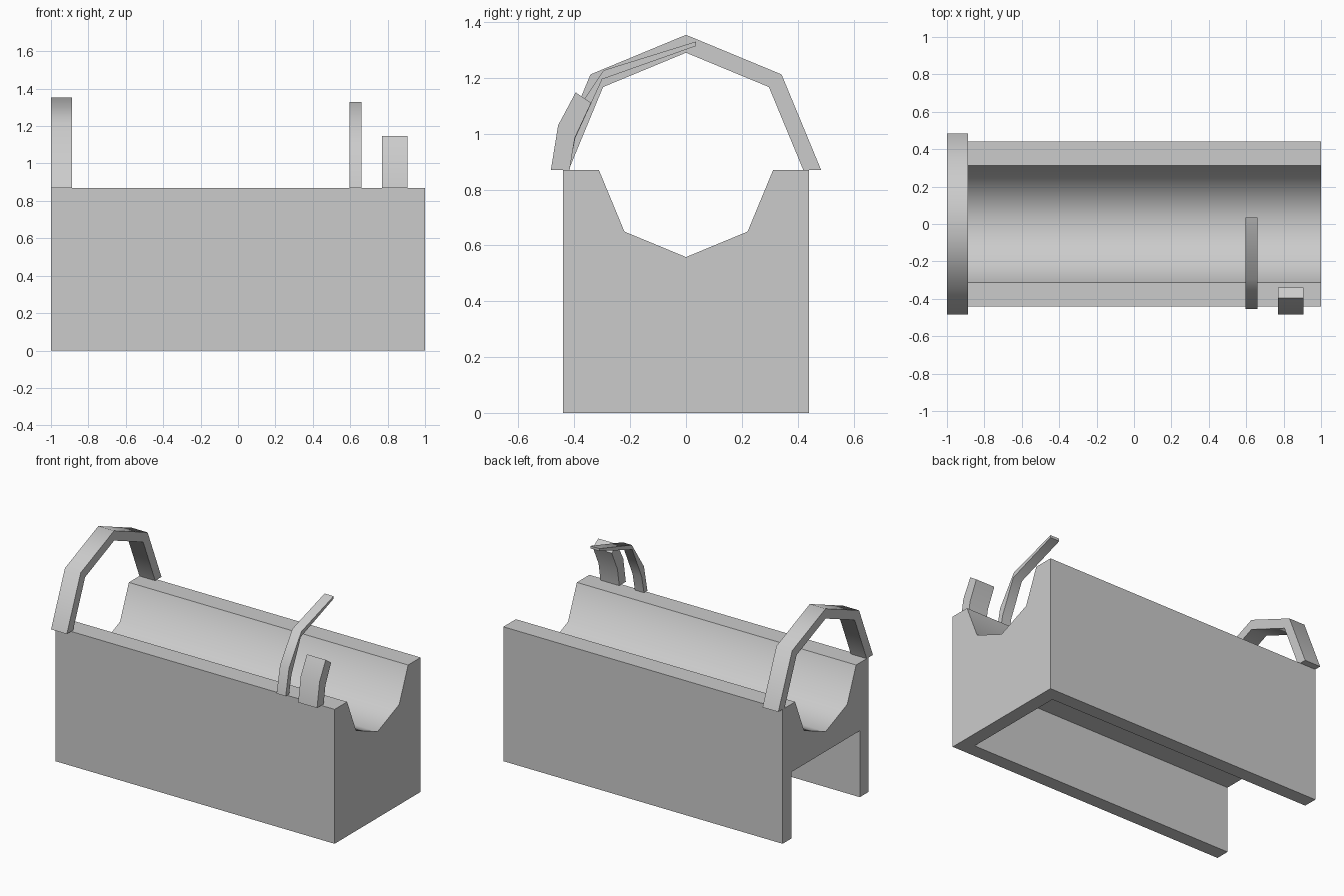
import bpy, bmesh
from math import sin, cos, pi, radians

if "Cube" in bpy.data.objects:
    bpy.data.objects.remove(bpy.data.objects["Cube"])


def prism(name, profile, x0, x1):
    """Extrude a closed (y, z) profile along x."""
    bm = bmesh.new()
    face = bm.faces.new([bm.verts.new((x0, y, z)) for y, z in profile])
    ext = bmesh.ops.extrude_face_region(bm, geom=[face])
    moved = [g for g in ext["geom"] if isinstance(g, bmesh.types.BMVert)]
    bmesh.ops.translate(bm, verts=moved, vec=(x1 - x0, 0, 0))
    bmesh.ops.recalc_face_normals(bm, faces=bm.faces)
    mesh = bpy.data.meshes.new(name)
    bm.to_mesh(mesh)
    bm.free()
    obj = bpy.data.objects.new(name, mesh)
    bpy.context.collection.objects.link(obj)
    return obj


def activate(obj):
    bpy.ops.object.select_all(action='DESELECT')
    obj.select_set(True)
    bpy.context.view_layer.objects.active = obj


def smooth(obj):
    activate(obj)
    bpy.ops.object.shade_smooth_by_angle(angle=radians(50))


def half_octagon(r, sign):
    return [(-r * cos(i * pi / 4), TOP + sign * r * sin(i * pi / 4)) for i in range(5)]


TOP = 0.87

# Body with rounded trough along the top
body = prism("body", [(-0.44, 0), (-0.44, TOP)] + half_octagon(0.312, -1)
             + [(0.44, TOP), (0.44, 0)], -1, 1)

# Hollow underneath, open at the left end
cutter = prism("cavity_cutter", [(-0.35, -0.1), (-0.35, 0.43), (0.35, 0.43), (0.35, -0.1)],
               -1.1, 0.91)
cutter.hide_render = True
cut = body.modifiers.new("cavity", 'BOOLEAN')
cut.operation = 'DIFFERENCE'
cut.solver = 'EXACT'
cut.object = cutter
activate(body)
bpy.ops.object.modifier_apply(modifier=cut.name)
bpy.data.objects.remove(cutter)
smooth(body)

# Full arch over the left end
smooth(prism("end_arch", half_octagon(0.484, 1) + half_octagon(0.42, 1)[::-1], -1, -0.887))

# Thin broken hoop
smooth(prism("broken_hoop", [
    (-0.455, TOP), (-0.42, 1.04), (-0.295, 1.227), (0.036, 1.33),
    (0.036, 1.314), (-0.30, 1.195), (-0.396, 0.985), (-0.42, TOP)], 0.595, 0.66))

# Short wide hoop stub
smooth(prism("hoop_stub", [
    (-0.484, TOP), (-0.458, 1.03), (-0.395, 1.148),
    (-0.34, 1.11), (-0.398, 0.985), (-0.417, TOP)], 0.77, 0.905))
